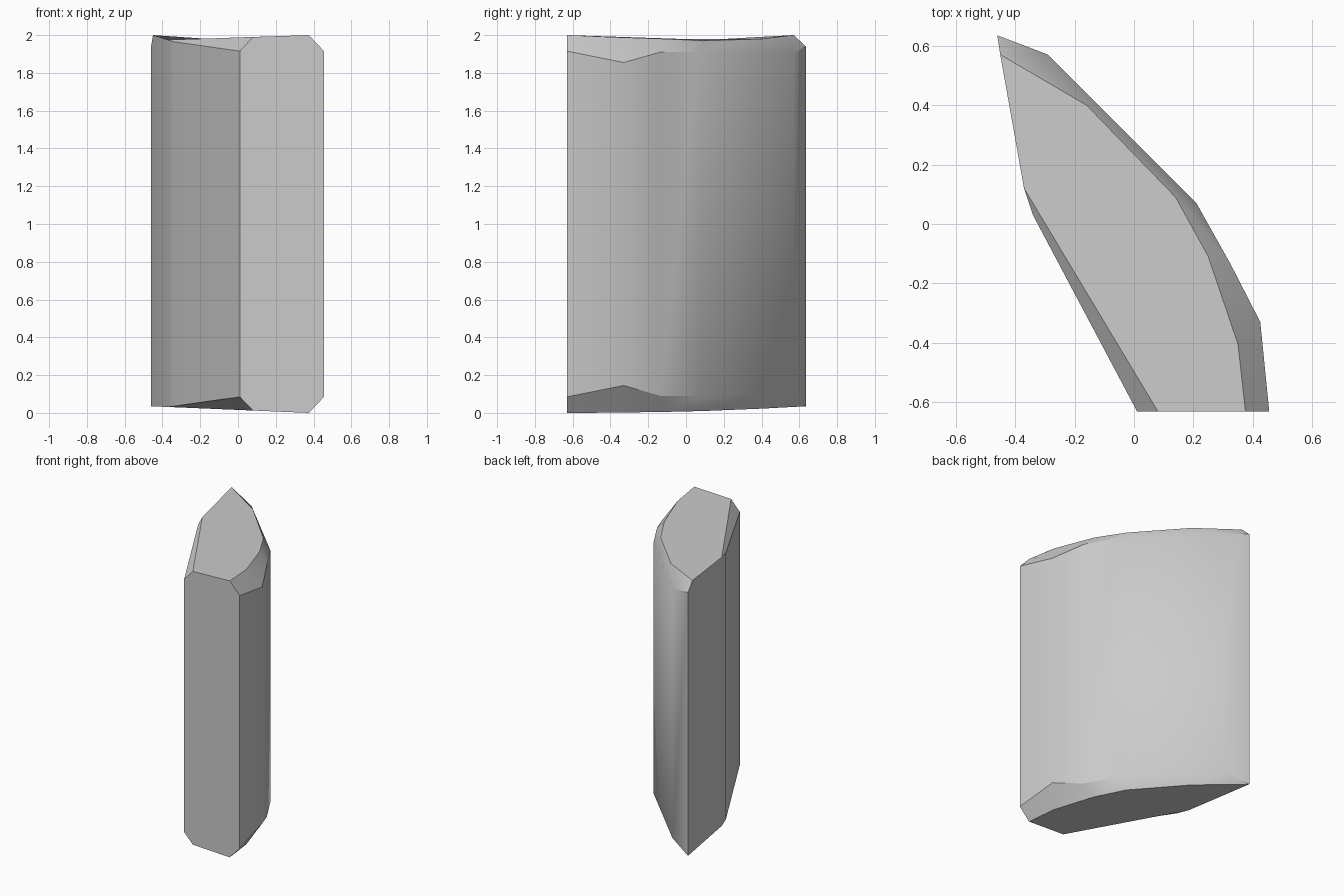
import bpy
import bmesh

cube = bpy.data.objects.get("Cube")
if cube:
    bpy.data.objects.remove(cube, do_unlink=True)

# Plain grey stone
stone = bpy.data.materials.new("light_grey")
stone.use_nodes = True
grey = (0.6, 0.6, 0.6, 1)
stone.diffuse_color = grey
stone.node_tree.nodes["Principled BSDF"].inputs["Base Color"].default_value = grey

# Plan outline: side corner x, y, bevel depth, then cap corner x, y, top height
OUTLINE = [
    (0.01, -0.63, 0.085, 0.08, -0.63, 1.99),
    (0.455, -0.63, 0.085, 0.375, -0.63, 2),
    (0.425, -0.33, 0.145, 0.35, -0.405, 1.99),
    (0.325, -0.135, 0.09, 0.25, -0.11, 1.98),
    (0.21, 0.07, 0.09, 0.14, 0.09, 1.97),
    (-0.29, 0.57, 0.095, -0.16, 0.4, 1.98),
    (-0.46, 0.635, 0.06, -0.45, 0.57, 2),
    (-0.37, 0.12, 0.025, -0.37, 0.12, 1.975),
    (-0.34, 0.03, 0.035, -0.37, 0.12, 1.975),
]
TIP = 6


def underside(x):
    """Height of the gently sloping base."""
    return 0.042 * (0.375 - x)


# Four rings: base, lower bevel, upper bevel, top
base, lower, upper, top = [], [], [], []
for i, (x, y, depth, cap_x, cap_y, cap_z) in enumerate(OUTLINE):
    upper.append((x, y, 2 - depth))
    top.append((cap_x, cap_y, cap_z))
    if i >= TIP:
        # The lower bevel fades out at the pointed rear edge
        foot_x, foot_y = (x, y) if i == TIP else (cap_x, cap_y)
        base.append((foot_x, foot_y, underside(foot_x)))
        lower.append((x, y, underside(x) if i <= TIP + 1 else depth))
    else:
        base.append((cap_x, cap_y, underside(cap_x)))
        lower.append((x, y, depth))

bm = bmesh.new()
rings = [[bm.verts.new(p) for p in ring] for ring in (base, lower, upper, top)]
count = len(OUTLINE)
for low, high in zip(rings, rings[1:]):
    for i in range(count):
        j = (i + 1) % count
        bm.faces.new((low[i], low[j], high[j], high[i]))
bm.faces.new(reversed(rings[0]))
bm.faces.new(rings[-1])
bmesh.ops.remove_doubles(bm, verts=bm.verts, dist=0.002)
bmesh.ops.recalc_face_normals(bm, faces=bm.faces)

mesh = bpy.data.meshes.new("stone_slab")
bm.to_mesh(mesh)
bm.free()
mesh.materials.append(stone)
slab = bpy.data.objects.new("stone_slab", mesh)
bpy.context.collection.objects.link(slab)

# Soft curved flanks, crisp bevels
bpy.ops.object.select_all(action="DESELECT")
slab.select_set(True)
bpy.context.view_layer.objects.active = slab
bpy.ops.object.shade_smooth_by_angle(angle=0.52)
